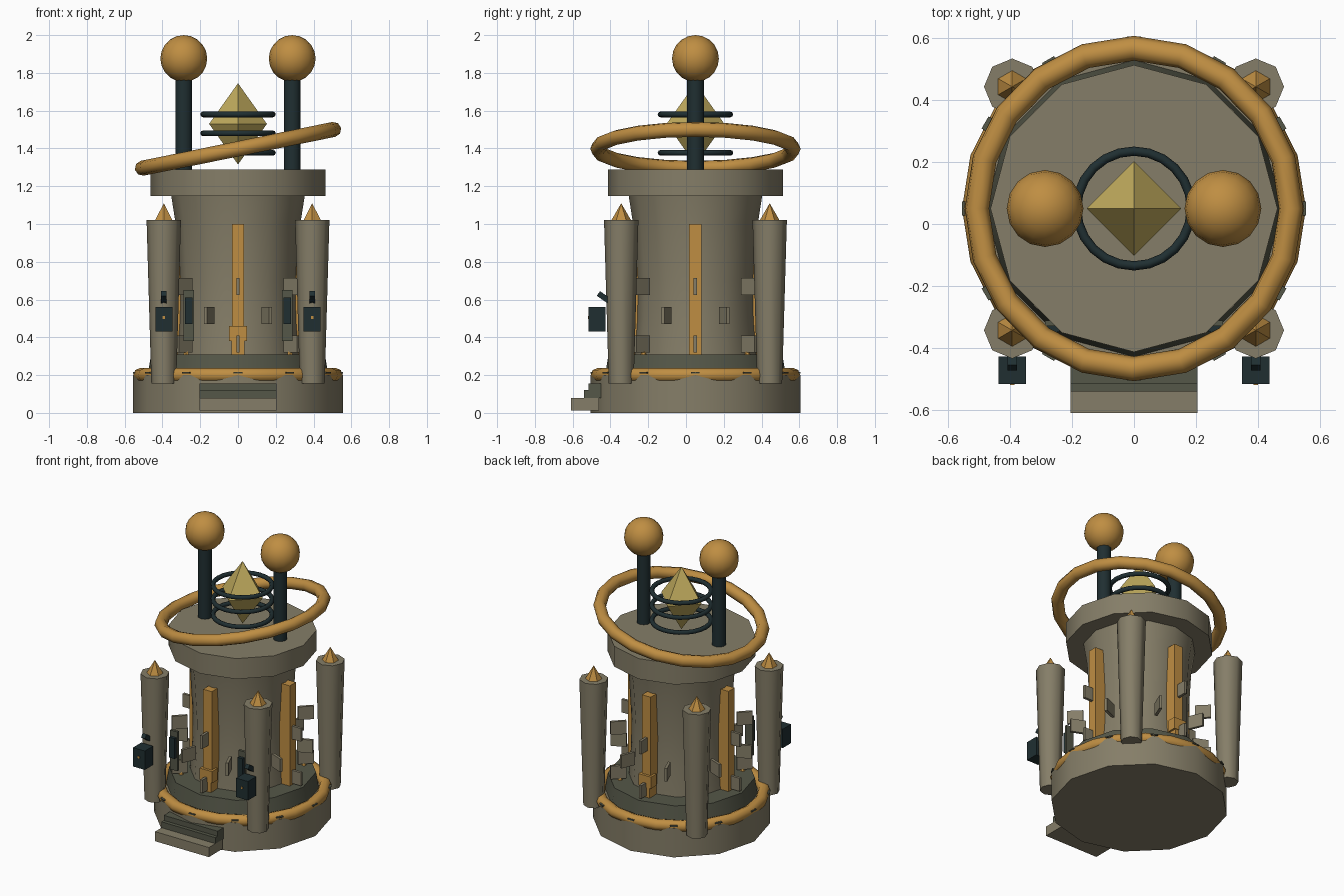
import bpy, math
from math import sin, cos, radians

if "Cube" in bpy.data.objects:
    bpy.data.objects.remove(bpy.data.objects["Cube"])

CY = 0.05  # tower axis in y


def mat(name, col):
    m = bpy.data.materials.new(name)
    m.diffuse_color = (*col, 1)
    m.use_nodes = True
    m.node_tree.nodes["Principled BSDF"].inputs["Base Color"].default_value = m.diffuse_color
    return m


STONE = mat("stone", (0.235, 0.208, 0.138))
DARK_STONE = mat("dark stone", (0.09, 0.095, 0.065))
GOLD = mat("gold", (0.52, 0.27, 0.055))
IRON = mat("dark iron", (0.014, 0.028, 0.031))
CRYSTAL = mat("crystal yellow", (0.53, 0.41, 0.11))


def finish(name, m, smooth=None):
    o = bpy.context.object
    o.name = name
    o.data.materials.append(m)
    if smooth:
        bpy.ops.object.shade_smooth_by_angle(angle=radians(smooth))
    return o


def box(name, m, loc, size, rot=(0, 0, 0)):
    bpy.ops.mesh.primitive_cube_add(size=1, location=loc, rotation=rot)
    o = finish(name, m)
    o.scale = size
    return o


def polar_box(name, m, deg, r, z, size):
    a = radians(deg)  # angle measured from the front
    return box(name, m, (r * sin(a), CY - r * cos(a), z), size, (0, 0, a))


def cone(name, m, x, y, z0, z1, r0, r1, sides, smooth=None):
    bpy.ops.mesh.primitive_cone_add(vertices=sides, radius1=r0, radius2=r1, depth=z1 - z0,
                                    location=(x, y, (z0 + z1) / 2))
    return finish(name, m, smooth)


def torus(name, m, z, R, r, seg, mseg, tilt=0):
    bpy.ops.mesh.primitive_torus_add(major_radius=R, minor_radius=r, major_segments=seg,
                                     minor_segments=mseg, location=(0, CY, z), rotation=(0, tilt, 0))
    return finish(name, m, 50)


def lathe(name, m, profile, sides, smooth):
    verts = [(r * cos(2 * math.pi * i / sides), CY + r * sin(2 * math.pi * i / sides), z)
             for r, z in profile for i in range(sides)]
    faces = [(k * sides + i, k * sides + (i + 1) % sides,
              (k + 1) * sides + (i + 1) % sides, (k + 1) * sides + i)
             for k in range(len(profile) - 1) for i in range(sides)]
    faces.append(tuple(reversed(range(sides))))
    faces.append(tuple(range((len(profile) - 1) * sides, len(profile) * sides)))
    me = bpy.data.meshes.new(name)
    me.from_pydata(verts, [], faces)
    o = bpy.data.objects.new(name, me)
    bpy.context.collection.objects.link(o)
    bpy.ops.object.select_all(action='DESELECT')
    o.select_set(True)
    bpy.context.view_layer.objects.active = o
    return finish(name, m, smooth)


# Foundation, plinth, tapered body and cap
lathe("foundation", STONE, [(0.555, 0), (0.555, 0.2)], 12, 35)
lathe("plinth", DARK_STONE, [(0.48, 0.19), (0.46, 0.31)], 12, 35)
lathe("tower_body", STONE, [(0.33, 0.30), (0.315, 0.5), (0.313, 0.7), (0.33, 1.0), (0.355, 1.16)], 12, 35)
lathe("tower_cap", STONE, [(0.463, 1.147), (0.463, 1.288)], 12, 35)

# Gold trim ring with small inset slots
torus("base_ring", GOLD, 0.2, 0.517, 0.038, 20, 8)
for i in range(12):
    polar_box("ring_slot", DARK_STONE, i * 30, 0.545, 0.213, (0.045, 0.02, 0.008))

# Front steps
box("lower_step", STONE, (0, -0.535, 0.046), (0.41, 0.15, 0.066))
box("middle_step", DARK_STONE, (0, -0.49, 0.099), (0.41, 0.10, 0.042))
box("upper_step", DARK_STONE, (0, -0.465, 0.137), (0.41, 0.10, 0.036))

# Gold strips on four sides, with clasps at front and back
for i in range(4):
    polar_box("gold_strip", GOLD, i * 90, 0.34, 0.655, (0.066, 0.085, 0.69))
for d in (0, 180):
    polar_box("strip_clasp", GOLD, d, 0.37, 0.42, (0.095, 0.06, 0.08))
    polar_box("clasp_foot", GOLD, d, 0.37, 0.345, (0.07, 0.05, 0.07))

# Staggered rows of radial stone fins
for z, off in ((0.67, 0), (0.515, 22.5), (0.365, 0)):
    for i in range(8):
        polar_box("stone_fin", STONE, off + i * 45, 0.40, z, (0.018, 0.10, 0.09))

# Corner columns with gold tips, and small spikes on the plinth
for sx in (-1, 1):
    for sy in (-1, 1):
        x, y = sx * 0.393, CY + sy * 0.393
        cone("corner_column", STONE, x, y, 0.155, 1.02, 0.066, 0.091, 8, 50)
        cone("column_tip", GOLD, x, y, 1.02, 1.11, 0.052, 0, 6)
        cone("plinth_spike", GOLD, sx * 0.275, CY + sy * 0.275, 0.31, 0.35, 0.016, 0, 6)

# Lanterns and wall brackets at the front
for s in (-1, 1):
    box("lantern", IRON, (s * 0.393, -0.472, 0.495), (0.09, 0.09, 0.13))
    box("lantern_light", GOLD, (s * 0.393, -0.517, 0.505), (0.014, 0.006, 0.014))
    box("lantern_arm", IRON, (s * 0.393, -0.435, 0.612), (0.03, 0.07, 0.03), (radians(-35), 0, 0))
    box("bracket_plate", DARK_STONE, (s * 0.26, -0.32, 0.515), (0.055, 0.018, 0.27))
    box("bracket_bar", IRON, (s * 0.26, -0.338, 0.54), (0.04, 0.022, 0.14))

# Tilted halo ring
torus("tilted_ring", GOLD, 1.398, 0.517, 0.04, 20, 8, -0.2)

# Posts with gold globes
for s in (-1, 1):
    cone("globe_post", IRON, s * 0.287, CY, 1.27, 1.8, 0.045, 0.045, 10, 50)
    bpy.ops.mesh.primitive_uv_sphere_add(segments=16, ring_count=10, radius=0.124,
                                         location=(s * 0.287, CY, 1.876))
    finish("gold_globe", GOLD, 50)

# Crystal and its coil rings
cone("crystal_top", CRYSTAL, 0, CY, 1.53, 1.745, 0.153, 0, 4)
lower = cone("crystal_bottom", CRYSTAL, 0, CY, 1.315, 1.53, 0.153, 0, 4)
lower.rotation_euler = (math.pi, 0, 0)
for z in (1.58, 1.48, 1.377):
    torus("coil_ring", IRON, z, 0.185, 0.015, 24, 8)
